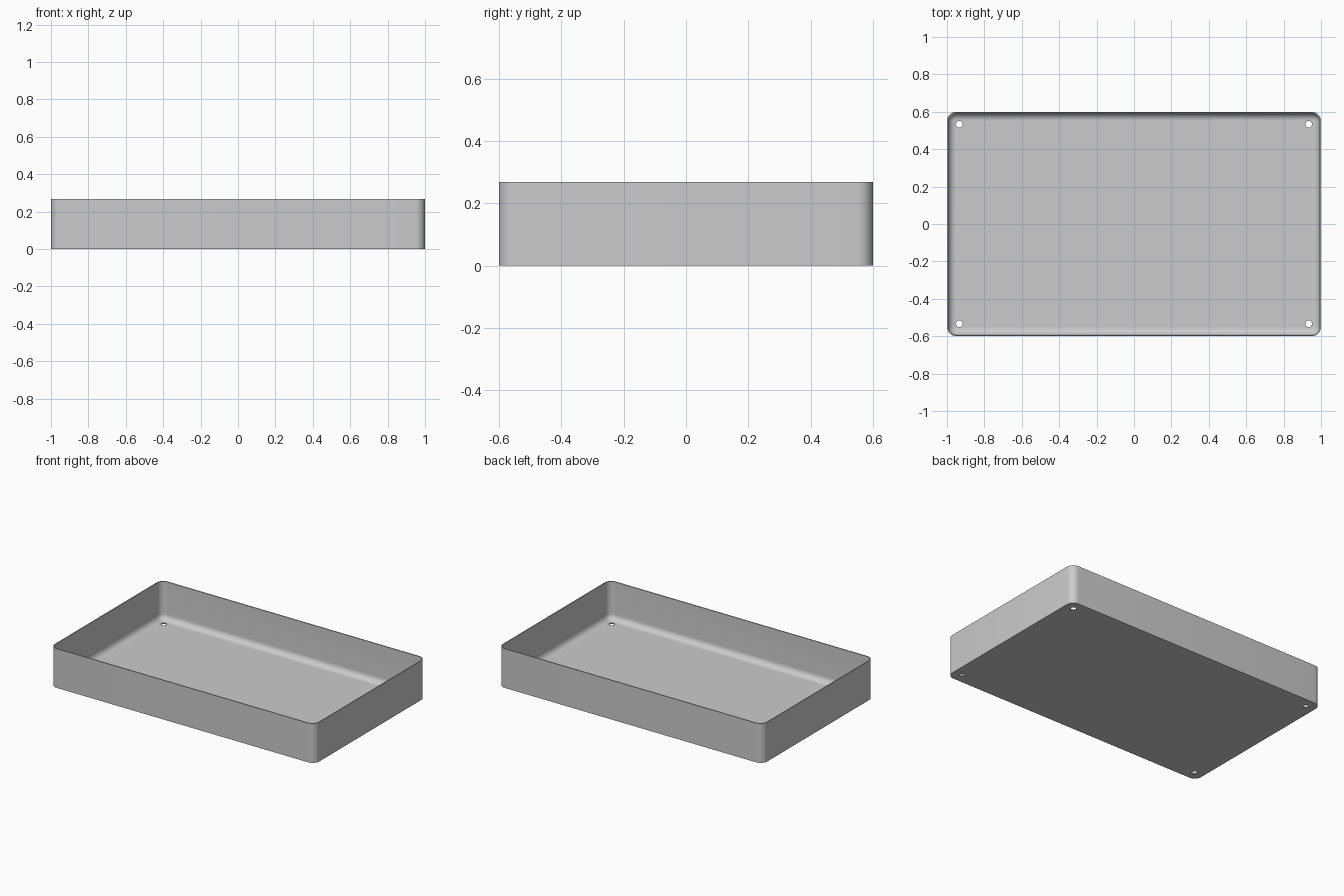
import bpy
import bmesh
import math
from mathutils import Matrix

if "Cube" in bpy.data.objects:
    bpy.data.objects.remove(bpy.data.objects["Cube"], do_unlink=True)

HALF_X, HALF_Y, HEIGHT = 1.0, 0.6, 0.268
CORNER, WALL, FILLET = 0.05, 0.007, 0.04
HOLE_X, HOLE_Y, HOLE_RADIUS = 0.934, 0.533, 0.018
STEPS = 10

grey = bpy.data.materials.new("light grey")
grey.use_nodes = True
colour = (0.6, 0.6, 0.6, 1)
grey.diffuse_color = colour
grey.node_tree.nodes["Principled BSDF"].inputs["Base Color"].default_value = colour


def make_object(name, bm):
    bmesh.ops.recalc_face_normals(bm, faces=bm.faces)
    mesh = bpy.data.meshes.new(name)
    bm.to_mesh(mesh)
    bm.free()
    mesh.materials.append(grey)
    obj = bpy.data.objects.new(name, mesh)
    bpy.context.collection.objects.link(obj)
    return obj


def rounded_loop(bm, inset, z):
    """Ring of vertices on the rounded outline, moved inwards by inset."""
    radius = CORNER - inset
    ring = []
    for quarter, (sx, sy) in enumerate([(1, 1), (-1, 1), (-1, -1), (1, -1)]):
        for step in range(STEPS + 1):
            a = math.pi / 2 * (quarter + step / STEPS)
            ring.append(bm.verts.new((sx * (HALF_X - CORNER) + radius * math.cos(a),
                                      sy * (HALF_Y - CORNER) + radius * math.sin(a), z)))
    return ring


# Tray shell: outer wall, rim, inner wall and the fillet down to the floor
bm = bmesh.new()
levels = [(0, 0), (0, HEIGHT), (WALL, HEIGHT)]
for i in range(STEPS + 1):
    a = math.pi / 2 * i / STEPS
    levels.append((WALL + FILLET * (1 - math.cos(a)), WALL + FILLET * (1 - math.sin(a))))
rings = [rounded_loop(bm, inset, z) for inset, z in levels]
for low, high in zip(rings, rings[1:]):
    for i in range(len(low)):
        j = (i + 1) % len(low)
        bm.faces.new((low[i], low[j], high[j], high[i]))
bm.faces.new(rings[0])
bm.faces.new(rings[-1])
tray = make_object("tray", bm)

# Four screw holes through the floor corners
bm = bmesh.new()
for sx in (-1, 1):
    for sy in (-1, 1):
        bmesh.ops.create_cone(bm, cap_ends=True, segments=32, depth=0.2,
                              radius1=HOLE_RADIUS, radius2=HOLE_RADIUS,
                              matrix=Matrix.Translation((sx * HOLE_X, sy * HOLE_Y, 0)))
cutter = make_object("hole_cutter", bm)
cutter.hide_render = True

drill = tray.modifiers.new("screw holes", "BOOLEAN")
drill.operation = "DIFFERENCE"
drill.solver = "EXACT"
drill.object = cutter

bpy.ops.object.select_all(action="DESELECT")
tray.select_set(True)
bpy.context.view_layer.objects.active = tray
bpy.ops.object.modifier_apply(modifier=drill.name)
bpy.data.objects.remove(cutter, do_unlink=True)
bpy.ops.object.shade_smooth_by_angle(angle=math.radians(30))
